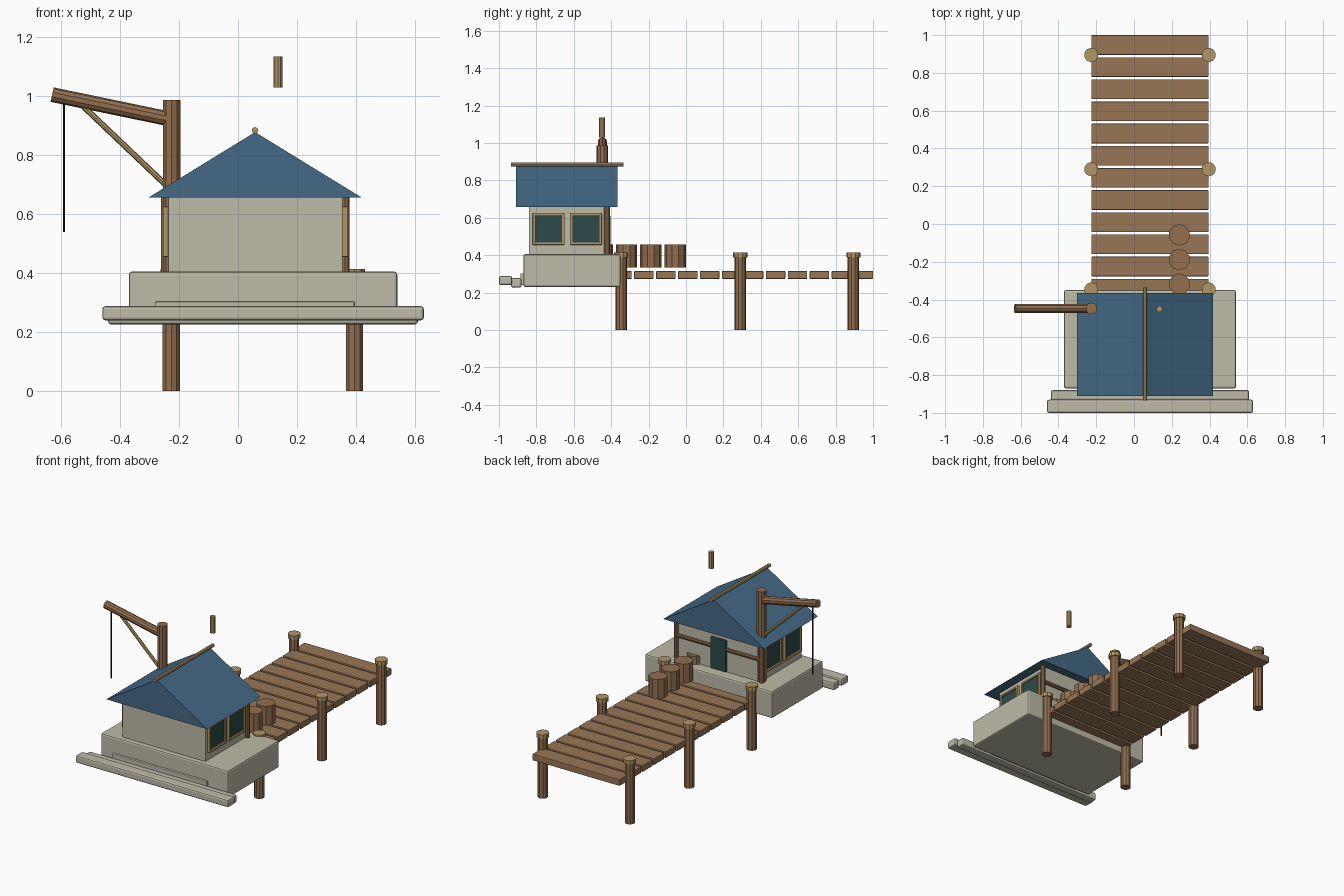
import bpy, bmesh
from mathutils import Vector, Matrix

if "Cube" in bpy.data.objects:
    bpy.data.objects.remove(bpy.data.objects["Cube"], do_unlink=True)


def material(name, rgb):
    linear = [((c / 255 + 0.055) / 1.055) ** 2.4 for c in rgb] + [1]
    mat = bpy.data.materials.new(name)
    mat.use_nodes = True
    mat.diffuse_color = linear
    mat.node_tree.nodes["Principled BSDF"].inputs["Base Color"].default_value = linear
    return mat


PLANK = material("plank brown", (152, 118, 86))
TIMBER = material("timber brown", (146, 110, 78))
PALE = material("pale wood", (178, 150, 100))
STONE = material("pale plaster", (190, 187, 168))
ROOF = material("slate blue", (68, 106, 134))
GLASS = material("dark teal", (44, 74, 74))
ROPE = material("rope black", (28, 32, 30))


def finish(name, bm, *mats, bevel=0):
    bmesh.ops.recalc_face_normals(bm, faces=bm.faces)
    mesh = bpy.data.meshes.new(name)
    bm.to_mesh(mesh)
    bm.free()
    for mat in mats:
        mesh.materials.append(mat)
    obj = bpy.data.objects.new(name, mesh)
    bpy.context.collection.objects.link(obj)
    if bevel:
        mod = obj.modifiers.new("Bevel", "BEVEL")
        mod.width = bevel
        mod.segments = 2
    return obj


def box_mesh(x, y, z):
    bm = bmesh.new()
    centre = Vector([sum(r) / 2 for r in (x, y, z)])
    size = Vector([r[1] - r[0] for r in (x, y, z)])
    bmesh.ops.create_cube(bm, size=1, matrix=Matrix.Translation(centre) @ Matrix.Diagonal(size).to_4x4())
    return bm


def box(name, x, y, z, mat, bevel=0):
    return finish(name, box_mesh(x, y, z), mat, bevel=bevel)


def pole(name, start, end, radius, mat, sides=10):
    start, end = Vector(start), Vector(end)
    axis = end - start
    bm = bmesh.new()
    turn = axis.to_track_quat("Z", "Y").to_matrix().to_4x4()
    bmesh.ops.create_cone(bm, cap_ends=True, segments=sides, radius1=radius, radius2=radius,
                          depth=axis.length, matrix=Matrix.Translation((start + end) / 2) @ turn)
    return finish(name, bm, mat)


def window(name, side, wall_x, y):
    # Frame block whose outer face is inset and sunk to form the pane
    bm = box_mesh(sorted((wall_x - side * 0.01, wall_x + side * 0.018)), (y - 0.085, y + 0.085), (0.455, 0.625))
    bm.normal_update()
    face = max(bm.faces, key=lambda f: f.normal.x * side)
    bmesh.ops.inset_region(bm, faces=[face], thickness=0.018)
    pane = bmesh.ops.extrude_discrete_faces(bm, faces=[face])["faces"][0]
    pane.material_index = 1
    bmesh.ops.translate(bm, verts=pane.verts, vec=(-side * 0.01, 0, 0))
    finish(name, bm, PALE, GLASS, bevel=0.003)


# Foundation and front steps
box("foundation", (-0.37, 0.54), (-0.87, -0.35), (0.23, 0.405), STONE, 0.01)
box("front_step", (-0.46, 0.63), (-1.0, -0.93), (0.24, 0.288), STONE, 0.01)
box("middle_step", (-0.44, 0.61), (-0.935, -0.88), (0.226, 0.277), STONE, 0.01)
box("upper_step", (-0.28, 0.395), (-0.885, -0.86), (0.24, 0.303), STONE, 0.004)

# House
box("house_walls", (-0.237, 0.355), (-0.84, -0.42), (0.39, 0.665), STONE, 0.004)
box("door", (0.0, 0.11), (-0.425, -0.403), (0.41, 0.61), GLASS, 0.004)
for side, wall_x, label in ((-1, -0.237, "right"), (1, 0.355, "left")):
    window(label + "_front_window", side, wall_x, -0.735)
    window(label + "_back_window", side, wall_x, -0.535)
    corner_x = wall_x + side * 0.008
    pole(label + "_corner_post", (corner_x, -0.422, 0.4), (corner_x, -0.422, 0.67), 0.016, TIMBER)
pole("back_rail", (-0.245, -0.418, 0.55), (0.363, -0.418, 0.55), 0.012, TIMBER)

# Gabled roof
bm = bmesh.new()
gable = bm.faces.new([bm.verts.new(p) for p in
                      ((-0.302, -0.91, 0.657), (0.418, -0.91, 0.657), (0.058, -0.91, 0.878))])
extruded = bmesh.ops.extrude_face_region(bm, geom=[gable], use_keep_orig=True)["geom"]
bmesh.ops.translate(bm, verts=[v for v in extruded if isinstance(v, bmesh.types.BMVert)], vec=(0, 0.545, 0))
finish("roof", bm, ROOF)
pole("ridge_pole", (0.058, -0.935, 0.884), (0.058, -0.335, 0.884), 0.011, PALE, 8)
pole("chimney_pipe", (0.135, -0.45, 1.03), (0.135, -0.45, 1.135), 0.016, PALE)

# Crane
crane_y = -0.447
pole("crane_post", (-0.225, crane_y, 0.4), (-0.225, crane_y, 0.986), 0.031, TIMBER)
pole("crane_boom", (-0.63, crane_y, 1.005), (-0.21, crane_y, 0.918), 0.025, TIMBER)
pole("crane_brace", (-0.54, crane_y, 0.98), (-0.23, crane_y, 0.685), 0.01, PALE, 8)
pole("crane_rope", (-0.59, crane_y, 0.54), (-0.59, crane_y, 0.995), 0.004, ROPE, 6)

# Dock planks
for i in range(12):
    back = 1 - i * 0.1173
    box(f"dock_plank_{i + 1}", (-0.226, 0.395), (back - 0.104, back), (0.273, 0.315), PLANK, 0.004)

# Dock posts with caps
for x in (-0.226, 0.395):
    for y in (-0.347, 0.29, 0.895):
        pole("dock_post", (x, y, 0), (x, y, 0.395), 0.031, TIMBER)
        pole("dock_post_cap", (x, y, 0.388), (x, y, 0.414), 0.038, PALE)

# Barrels in a row
for i in range(4):
    y = -0.058 - 0.13 * i
    pole(f"barrel_{i + 1}", (0.24, y, 0.333), (0.24, y, 0.457), 0.057, TIMBER)
